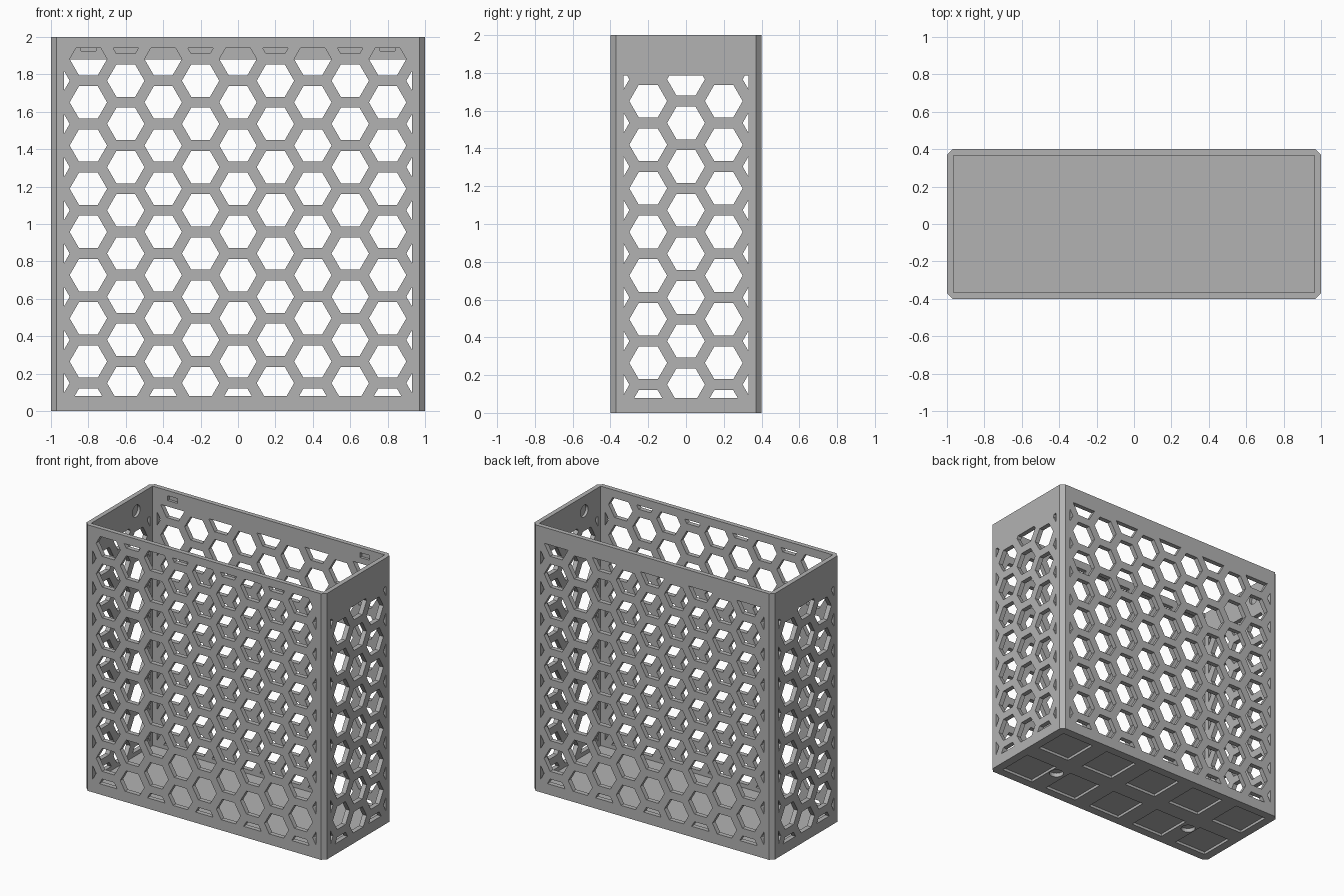
import bpy, bmesh, math
from mathutils import Matrix, Vector

old = bpy.data.objects.get("Cube")
if old:
    bpy.data.objects.remove(old, do_unlink=True)

HX, HY, HEIGHT = 1.0, 0.4, 2.0      # outer half sizes and height
WALL, FLOOR, CHAMFER = 0.035, 0.05, 0.03
RADIUS, STEP = 0.1, 0.2             # hexagon size and column spacing
PITCH = STEP * 2 / math.sqrt(3)     # spacing inside one column
FIRST = 0.034                       # height of the lowest hexagon row

grey = bpy.data.materials.new("matte_grey")
grey.use_nodes = True
grey.diffuse_color = (0.45, 0.45, 0.45, 1)
grey.node_tree.nodes["Principled BSDF"].inputs["Base Color"].default_value = grey.diffuse_color


def add_prism(bm, outline, low, high, place=Matrix()):
    """Closed prism over a flat outline, from low to high on its local z."""
    bottom = [bm.verts.new(place @ Vector((u, v, low))) for u, v in outline]
    top = [bm.verts.new(place @ Vector((u, v, high))) for u, v in outline]
    bm.faces.new(bottom[::-1])
    bm.faces.new(top)
    for i in range(len(outline)):
        j = (i + 1) % len(outline)
        bm.faces.new((bottom[i], bottom[j], top[j], top[i]))


def make_object(name, bm):
    bmesh.ops.recalc_face_normals(bm, faces=bm.faces)
    mesh = bpy.data.meshes.new(name)
    bm.to_mesh(mesh)
    bm.free()
    mesh.materials.append(grey)
    obj = bpy.data.objects.new(name, mesh)
    bpy.context.scene.collection.objects.link(obj)
    return obj


def cut(target, bm):
    """Subtract the solids in bm from the target."""
    cutter = make_object("cutter", bm)
    cutter.hide_render = True
    mod = target.modifiers.new("cut", "BOOLEAN")
    mod.operation, mod.solver, mod.object = "DIFFERENCE", "EXACT", cutter
    bpy.context.view_layer.objects.active = target
    bpy.ops.object.modifier_apply(modifier=mod.name)
    bpy.data.objects.remove(cutter, do_unlink=True)


def rectangle(w, h, x=0, y=0):
    return [(x - w, y - h), (x + w, y - h), (x + w, y + h), (x - w, y + h)]


def circle(r, x, y, n=24):
    return [(x + r * math.cos(math.tau * i / n), y + r * math.sin(math.tau * i / n))
            for i in range(n)]


def clip(outline, axis, limit, sign):
    """Keep the part of a convex outline on one side of a limit."""
    kept = []
    for i, p in enumerate(outline):
        q = outline[(i + 1) % len(outline)]
        dp, dq = sign * (limit - p[axis]), sign * (limit - q[axis])
        if dp >= 0:
            kept.append(p)
        if dp * dq < 0:
            t = dp / (dp - dq)
            kept.append(tuple(a + (b - a) * t for a, b in zip(p, q)))
    return kept


def add_honeycomb(bm, half, top, shift, place):
    """Hexagon prisms trimmed to the window of one wall."""
    columns = round(half / STEP) + 1
    for c in range(-columns, columns + 1):
        offset = PITCH / 2 if (c + shift) % 2 else 0
        for r in range(10):
            hexagon = circle(RADIUS, c * STEP, FIRST + offset + r * PITCH, 6)
            for axis, limit, sign in ((0, half, 1), (0, -half, -1), (1, top, 1), (1, 0.08, -1)):
                hexagon = clip(hexagon, axis, limit, sign)
            if len(hexagon) > 2:
                add_prism(bm, hexagon, -WALL - 0.01, 0.01, place)


def wall_frame(angle, distance):
    """Local x along the wall, local y up, local z outward."""
    return (Matrix.Rotation(angle, 4, "Z") @ Matrix.Translation((0, -distance, 0))
            @ Matrix.Rotation(math.pi / 2, 4, "X"))


front, back = wall_frame(0, HY), wall_frame(math.pi, HY)
plus_side, minus_side = wall_frame(math.pi / 2, HX), wall_frame(-math.pi / 2, HX)

# Outer block with chamfered upright corners
c = CHAMFER
quarter = [(HX - c, HY), (HX, HY - c)]
outline = quarter + [(x, -y) for x, y in quarter[::-1]]
outline += [(-x, -y) for x, y in outline]
bm = bmesh.new()
add_prism(bm, outline, 0, HEIGHT)
bin_body = make_object("honeycomb_bin", bm)

# Open cavity
bm = bmesh.new()
add_prism(bm, rectangle(HX - WALL, HY - WALL), FLOOR, HEIGHT + 0.1)
cut(bin_body, bm)

# Honeycomb openings in the four walls
bm = bmesh.new()
add_honeycomb(bm, 0.93, 1.94, 0, front)
add_honeycomb(bm, 0.93, 1.88, 0, back)
for side in (plus_side, minus_side):
    add_honeycomb(bm, 0.33, 1.785, 1, side)
cut(bin_body, bm)

# Shallow pockets inside the walls and under the floor
bm = bmesh.new()
for x in (-0.8, 0.8):
    add_prism(bm, rectangle(0.04, 0.018, x, 1.943), -WALL - 0.01, -0.015, back)
for side in (plus_side, minus_side):
    add_prism(bm, circle(0.045, -0.17, 1.887), -WALL - 0.01, -0.015, side)
for i in range(-2, 3):
    for y in (-0.2, 0.2):
        add_prism(bm, rectangle(0.135, 0.135, i * 0.4, y), -0.01, 0.02)
for x in (-0.61, 0.61):
    add_prism(bm, circle(0.05, x, -0.13), -0.01, 0.03)
cut(bin_body, bm)
